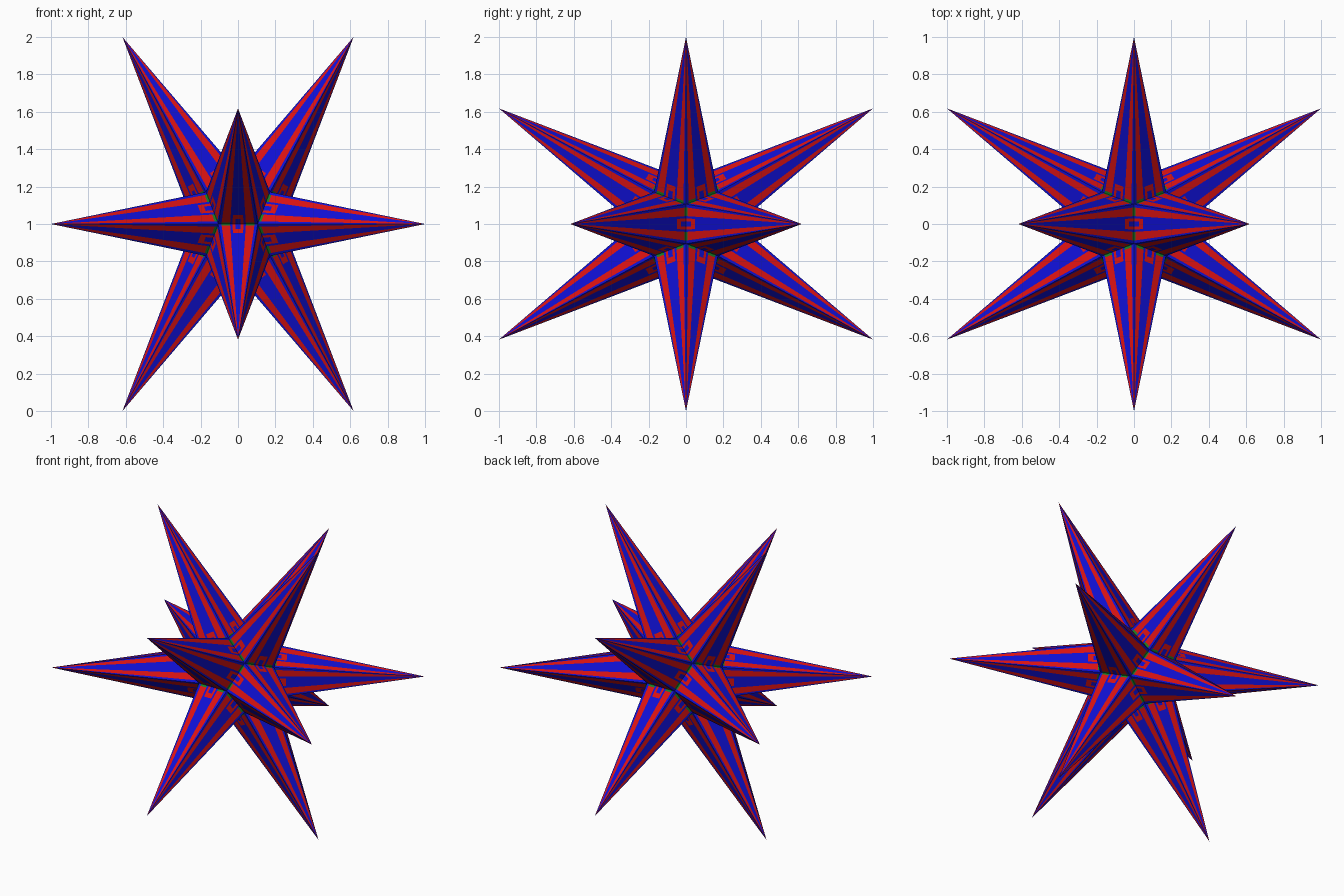
import bpy, bmesh, math
from mathutils import Vector

if "Cube" in bpy.data.objects:
    bpy.data.objects.remove(bpy.data.objects["Cube"])

PHI = (1 + math.sqrt(5)) / 2
CORE = 0.296            # radius of the points where three spikes meet


def material(name, rgb):
    m = bpy.data.materials.new(name)
    m.diffuse_color = (*rgb, 1)
    m.use_nodes = True
    m.node_tree.nodes["Principled BSDF"].inputs["Base Color"].default_value = m.diffuse_color
    return m


BLUE, RED, GREEN = 0, 1, 2
mats = [material("deep blue", (0.005, 0.005, 0.65)),
        material("bright red", (0.70, 0.006, 0.006)),
        material("dark green", (0.01, 0.22, 0.02))]


def cyclic(x, y, z):
    return [Vector(p) for p in ((x, y, z), (y, z, x), (z, x, y))]


signs = (-1, 1)
# Spike tips sit on an icosahedron, spike corners on its dual dodecahedron
tips = [p for a in signs for b in signs for p in cyclic(a / PHI, 0, b)]
corners = [p for a in signs for b in signs for p in cyclic(a * PHI, 0, b / PHI)]
corners += [Vector((a, b, c)) for a in signs for b in signs for c in signs]
corners = [p.normalized() * CORE for p in corners]

# Lines across each spike side (ridge to ridge) and along it (base to tip)
COLS = (0, 0.08, 0.30, 0.36, 0.43, 0.57, 0.64, 0.70, 0.92, 1)
ROWS = (0, 0.015, 0.045, 0.08, 1)


def colour(u, t):
    d = abs(u - 0.5)
    if 0.20 < d < 0.42:                      # long stripes beside the ridges
        return GREEN if t < 0.015 else RED
    if t < 0.08 and d < 0.14:                # small ring across the valley
        return RED if (d > 0.07 or t > 0.045) else BLUE
    return BLUE


def spike(tip):
    axis = tip.normalized()
    ring = sorted(corners, key=lambda p: -p.dot(axis))[:5]
    e1 = (ring[0] - axis * ring[0].dot(axis)).normalized()
    e2 = axis.cross(e1)
    ring.sort(key=lambda p: math.atan2(p.dot(e2), p.dot(e1)))
    bm = bmesh.new()
    for i in range(5):
        a, b = ring[i], ring[(i + 1) % 5]
        grid = [[bm.verts.new(a.lerp(b, u).lerp(tip, t)) for u in COLS]
                for t in ROWS[:-1]]
        top = bm.verts.new(tip)
        for r in range(len(ROWS) - 1):
            for c in range(len(COLS) - 1):
                quad = [grid[r][c], grid[r][c + 1]]
                if r + 1 < len(grid):
                    quad += [grid[r + 1][c + 1], grid[r + 1][c]]
                else:
                    quad.append(top)
                f = bm.faces.new(quad)
                f.material_index = colour((COLS[c] + COLS[c + 1]) / 2,
                                          (ROWS[r] + ROWS[r + 1]) / 2)
    bmesh.ops.remove_doubles(bm, verts=bm.verts, dist=1e-5)
    me = bpy.data.meshes.new("spike")
    bm.to_mesh(me)
    bm.free()
    for m in mats:
        me.materials.append(m)
    ob = bpy.data.objects.new("spike", me)
    ob.location = (0, 0, 1)
    bpy.context.collection.objects.link(ob)


for tip in tips:
    spike(tip)
